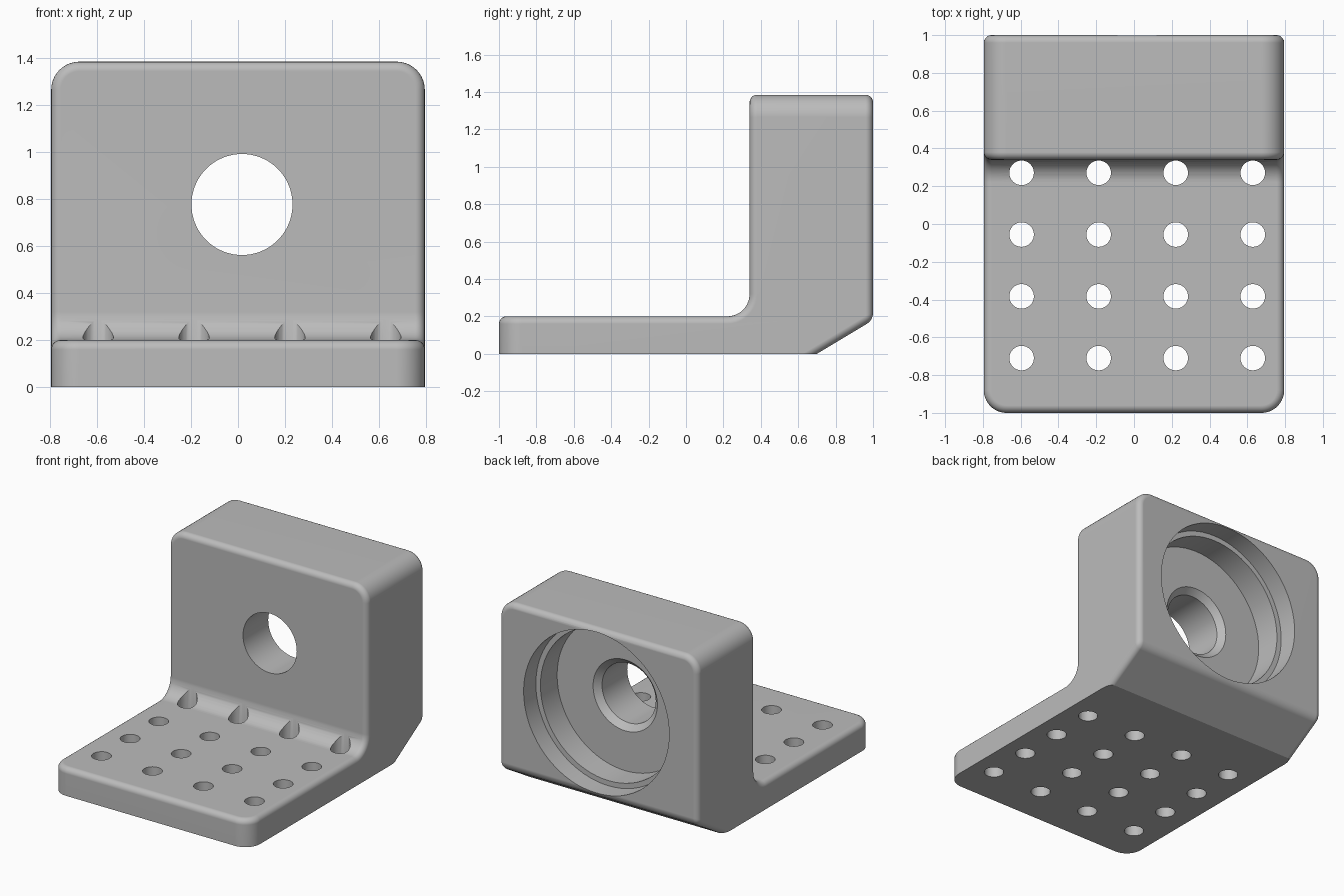
import bpy, bmesh, math
from mathutils import Matrix, Vector

cube = bpy.data.objects.get("Cube")
if cube:
    bpy.data.objects.remove(cube, do_unlink=True)

HALF, TOP, BASE, FACE = 0.795, 1.385, 0.2, 0.34
BIG, SMALL = 0.12, 0.04

grey = bpy.data.materials.new("plain grey")
grey.use_nodes = True
colour = (0.5, 0.5, 0.5, 1)
grey.diffuse_color = colour
grey.node_tree.nodes["Principled BSDF"].inputs["Base Color"].default_value = colour


def finish(bm, name):
    bmesh.ops.recalc_face_normals(bm, faces=bm.faces[:])
    mesh = bpy.data.meshes.new(name)
    bm.to_mesh(mesh)
    bm.free()
    mesh.materials.append(grey)
    obj = bpy.data.objects.new(name, mesh)
    bpy.context.collection.objects.link(obj)
    return obj


def bevel(bm, edges, size, segments):
    bmesh.ops.bevel(bm, geom=edges, offset=size, offset_type='OFFSET',
                    segments=segments, profile=0.5, affect='EDGES', clamp_overlap=True)


# Angle bracket: side outline pulled across the width
bm = bmesh.new()
outline = [(-1, 0), (0.7, 0), (1, 0.18), (1, TOP), (FACE, TOP), (FACE, BASE), (-1, BASE)]
side = bm.faces.new([bm.verts.new((-HALF, y, z)) for y, z in outline])
pulled = bmesh.ops.extrude_face_region(bm, geom=[side])
bmesh.ops.translate(bm, vec=(2 * HALF, 0, 0),
                    verts=[v for v in pulled["geom"] if isinstance(v, bmesh.types.BMVert)])
bmesh.ops.recalc_face_normals(bm, faces=bm.faces[:])


# Large rounds: front plate corners, upright top corners and the inner fillet
def is_large(edge):
    a, b = (v.co for v in edge.verts)
    mid, d = (a + b) / 2, b - a
    front_corner = abs(d.z) > 0.1 and mid.y < -0.99
    top_corner = abs(d.y) > 0.1 and mid.z > TOP - 0.01
    inner = abs(d.x) > 1 and abs(mid.y - FACE) < 0.01 and mid.z < BASE + 0.01
    return front_corner or top_corner or inner


bevel(bm, [e for e in bm.edges if is_large(e)], BIG, 10)

# Small rounds on every other sharp edge above the underside
bm.normal_update()
bevel(bm, [e for e in bm.edges if e.calc_face_angle(0) > math.radians(25)
           and max(v.co.z for v in e.verts) > 0.001], SMALL, 5)
bracket = finish(bm, "angle_bracket")

# Stepped bearing bore, turned around the depth axis
bm = bmesh.new()
bore = [(0.582, 1.1), (0.582, 0.86), (0.545, 0.86), (0.545, 0.67),
        (0.257, 0.67), (0.215, 0.628), (0.215, 0.2)]
SIDES = 72
rings = []
for r, y in bore:
    angles = [math.tau * i / SIDES for i in range(SIDES)]
    rings.append([bm.verts.new((0.017 + r * math.cos(a), y, 0.777 + r * math.sin(a)))
                  for a in angles])
for a, b in zip(rings, rings[1:]):
    for i in range(SIDES):
        j = (i + 1) % SIDES
        bm.faces.new((a[i], a[j], b[j], b[i]))
bm.faces.new(rings[0])
bm.faces.new(rings[-1])
bore_cutter = finish(bm, "bore_cutter")

# Grid of mounting holes through the plate
bm = bmesh.new()
for col in range(4):
    for row in range(4):
        spot = Vector((-0.595 + 0.408 * col, -0.71 + 0.327 * row, 0.2))
        bmesh.ops.create_cone(bm, cap_ends=True, segments=32, radius1=0.065, radius2=0.065,
                              depth=0.6, matrix=Matrix.Translation(spot))
hole_cutter = finish(bm, "hole_cutter")

bpy.ops.object.select_all(action='DESELECT')
bpy.context.view_layer.objects.active = bracket
bracket.select_set(True)
for cutter in (bore_cutter, hole_cutter):
    cutter.hide_render = True
    mod = bracket.modifiers.new("cut", 'BOOLEAN')
    mod.operation, mod.solver, mod.object = 'DIFFERENCE', 'EXACT', cutter
    bpy.ops.object.modifier_apply(modifier=mod.name)
    bpy.data.objects.remove(cutter, do_unlink=True)

# Smooth rounds with clean flat faces
bpy.ops.object.shade_smooth_by_angle(angle=math.radians(30))
weighted = bracket.modifiers.new("clean_shading", 'WEIGHTED_NORMAL')
weighted.keep_sharp = True
